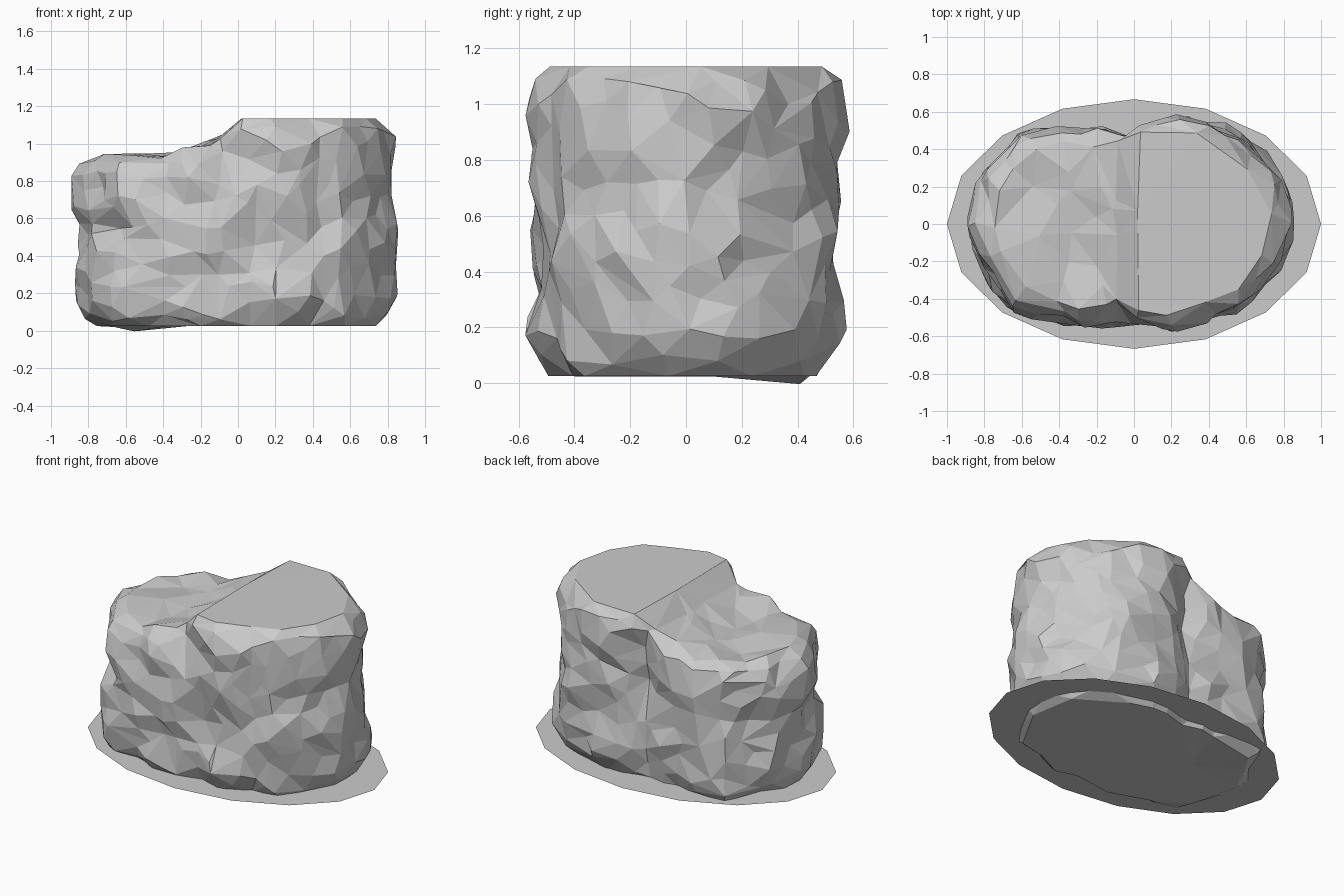
import bpy, bmesh, math
from mathutils import Vector, noise

if "Cube" in bpy.data.objects:
    bpy.data.objects.remove(bpy.data.objects["Cube"])


def lerp_table(table, v):
    """Piecewise linear lookup in a sorted list of (key, value) pairs."""
    if v <= table[0][0]:
        return table[0][1]
    for (a, p), (b, q) in zip(table, table[1:]):
        if v <= b:
            return p + (q - p) * (v - a) / (b - a)
    return table[-1][1]


# Rock footprint seen from above
OUTLINE = [(.845, 0), (.8, .2), (.65, .41), (.47, .52), (.2, .55), (-.02, .5),
           (-.3, .5), (-.62, .48), (-.76, .32), (-.85, .15), (-.87, 0),
           (-.81, -.22), (-.65, -.46), (-.4, -.51), (-.1, -.52), (.1, -.535),
           (.45, -.49), (.65, -.4), (.79, -.2)]
RADII = sorted((math.atan2(y, x) % math.tau, math.hypot(x, y)) for x, y in OUTLINE)
RADII.append((math.tau, RADII[0][1]))

# Height of the top: low shelf on the left, ramp, high plateau on the right
HEIGHT = [(-.9, .93), (-.72, .95), (-.55, .925), (-.35, .93), (-.22, .985),
          (-.1, 1.03), (.02, 1.135), (.9, 1.135)]

# Vertical profile: (fraction of height, outline scale)
SIDE = [(0, .86), (.028, .92), (.07, .965), (.13, .995), (.25, 1), (.5, .985),
        (.75, .985), (.88, .98), (.94, .955), (.975, .915), (1, .86)]

# Local dents: centre, size, depth
DENTS = [((-.05, .52, .75), (.09, .3, .32), .06),
         ((-.12, -.52, .95), (.1, .2, .12), .05),
         ((-.68, -.48, .54), (.16, .2, .06), .04),
         ((.1, -.54, .42), (.16, .2, .14), .03),
         ((.47, -.5, .3), (.05, .2, .2), .04),
         ((.68, .4, .8), (.2, .2, .25), .03)]


def rock_point(ang, t, scale):
    r = lerp_table(RADII, ang) * scale
    d = Vector((math.cos(ang), math.sin(ang), 0))
    x, y = d.x * r, d.y * r
    base = .025 - .025 * math.exp(-((x + .55) ** 2 + (y - .36) ** 2) / .03)
    top = lerp_table(HEIGHT, x)
    if x < 0:  # uneven low shelf
        top += .04 * min(1, -x * 6) * noise.noise(Vector((x * 5, y * 5, 4.4)))
    p = Vector((x, y, base + t * (top - base)))
    # chipped surface, pushed in and out sideways, fading over the caps
    fade = max(0, min(1, (scale - .6) / .3))
    push = .052 * noise.noise(p * 3.7 + Vector((3.1, 7.7, 1.9)))
    push += .03 * noise.noise(p * 7.5 + Vector((9.2, 2.4, 5.3)))
    for c, s, depth in DENTS:
        q = sum(((p[i] - c[i]) / s[i]) ** 2 for i in range(3))
        push -= depth * math.exp(-q)
    return p + d * push * fade


# Rings from the underside centre, up the side, to the top centre
SEG = 96
rings = [(0, s) for s in (.2, .4, .6, .75)]
rings += [(i / 36, lerp_table(SIDE, i / 36)) for i in range(37)]
rings += [(1, s) for s in (.8, .7, .6, .5, .4, .3, .2, .1)]

bm = bmesh.new()
grid = [[bm.verts.new(rock_point(math.tau * k / SEG, t, s)) for k in range(SEG)]
        for t, s in rings]
for lo, hi in zip(grid, grid[1:]):
    for k in range(SEG):
        n = (k + 1) % SEG
        bm.faces.new((lo[k], lo[n], hi[n], hi[k]))
bm.faces.new(grid[0][::-1])
bm.faces.new(grid[-1])
bmesh.ops.triangulate(bm, faces=bm.faces[:])
bmesh.ops.recalc_face_normals(bm, faces=bm.faces[:])
mesh = bpy.data.meshes.new("rock")
bm.to_mesh(mesh)
bm.free()
rock = bpy.data.objects.new("rock", mesh)
bpy.context.collection.objects.link(rock)

# Collapse to large irregular flat facets
dec = rock.modifiers.new("facets", 'DECIMATE')
dec.ratio = 700 / len(mesh.polygons)

# Thin oval ground disc around the foot of the rock
bpy.ops.mesh.primitive_circle_add(vertices=16, radius=1, fill_type='NGON',
                                  location=(0, 0, .055), rotation=(0, 0, math.pi / 2))
disc = bpy.context.object
disc.name = "ground_disc"
disc.scale = (.667, 1, 1)
